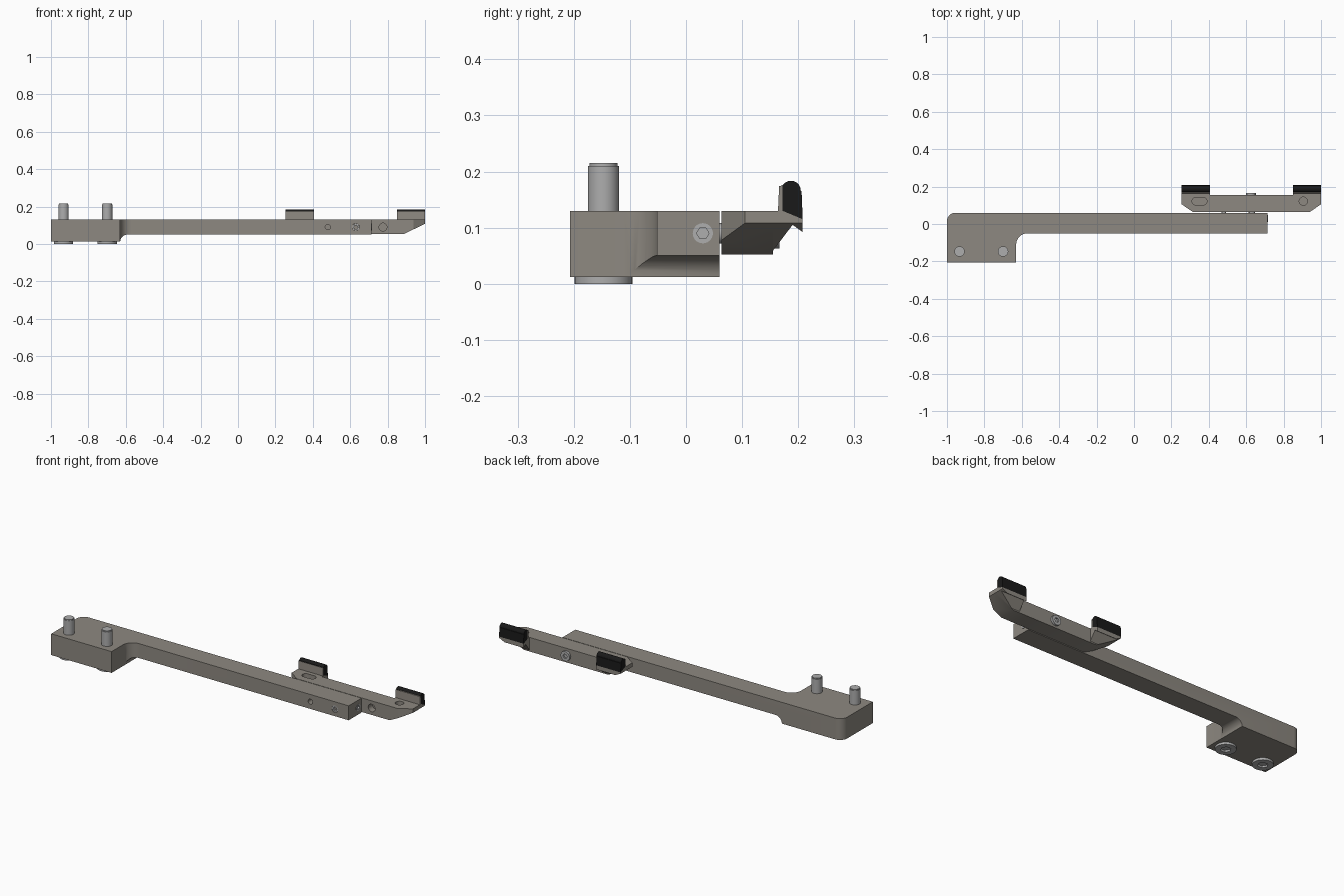
import bpy, bmesh, math

if "Cube" in bpy.data.objects:
    bpy.data.objects.remove(bpy.data.objects["Cube"])


def prism(name, pts, axis, a, b, mat=None):
    """Extrude a 2D outline along an axis: z -> (x,y), y -> (x,z), x -> (y,z)."""
    def place(p, t):
        return {'z': (p[0], p[1], t), 'y': (p[0], t, p[1]), 'x': (t, p[0], p[1])}[axis]
    bm = bmesh.new()
    lo = [bm.verts.new(place(p, a)) for p in pts]
    hi = [bm.verts.new(place(p, b)) for p in pts]
    bm.faces.new(lo)
    bm.faces.new(hi)
    n = len(pts)
    for i in range(n):
        j = (i + 1) % n
        bm.faces.new((lo[i], lo[j], hi[j], hi[i]))
    bmesh.ops.recalc_face_normals(bm, faces=bm.faces)
    me = bpy.data.meshes.new(name)
    bm.to_mesh(me)
    bm.free()
    ob = bpy.data.objects.new(name, me)
    bpy.context.collection.objects.link(ob)
    if mat:
        me.materials.append(mat)
    return ob


def arc(cx, cy, r, a0, a1, n=10):
    return [(cx + r * math.cos(math.radians(a0 + (a1 - a0) * i / n)),
             cy + r * math.sin(math.radians(a0 + (a1 - a0) * i / n))) for i in range(n + 1)]


def circle(cx, cy, r, n=28):
    return arc(cx, cy, r, 0, 360, n)[:-1]


def rect(x0, y0, x1, y1):
    return [(x0, y0), (x1, y0), (x1, y1), (x0, y1)]


def boolean(ob, other, op='DIFFERENCE'):
    other.hide_render = True
    m = ob.modifiers.new(op, 'BOOLEAN')
    m.operation, m.object, m.solver = op, other, 'EXACT'
    bpy.context.view_layer.objects.active = ob
    bpy.ops.object.modifier_apply(modifier=m.name)
    bpy.data.objects.remove(other)


def smooth(ob):
    bpy.ops.object.select_all(action='DESELECT')
    ob.select_set(True)
    bpy.context.view_layer.objects.active = ob
    bpy.ops.object.shade_smooth_by_angle(angle=math.radians(30))


def material(name, col):
    m = bpy.data.materials.new(name)
    m.diffuse_color = (*col, 1)
    m.use_nodes = True
    m.node_tree.nodes["Principled BSDF"].inputs["Base Color"].default_value = m.diffuse_color
    return m


body = material("warm_grey", (0.27, 0.25, 0.22))
steel = material("steel", (0.42, 0.42, 0.42))
black = material("black_rubber", (0.01, 0.01, 0.01))

# Long arm with deeper clamp block: plan outline intersected with side outline
plan = [(-1, -.207), (-.63, -.207)] + arc(-.57, -.11, .06, 180, 90) + \
       [(.715, -.052), (.715, .06)] + arc(-.955, .015, .045, 90, 180)
arm = prism("arm", plan, 'z', 0, .13, body)
side = [(-1.1, .012)] + arc(-.59, .01, .04, 177, 90) + [(.8, .05), (.8, .2), (-1.1, .2)]
boolean(arm, prism("side_cutter", side, 'y', -.4, .4), 'INTERSECT')
boolean(arm, prism("cutter", circle(.48, .09, .014), 'y', -.1, -.02))
boolean(arm, prism("cutter", circle(.63, .09, .019), 'y', -.1, -.04))
boolean(arm, prism("cutter", circle(.03, .09, .018), 'x', .69, .8))
smooth(arm)

# Clamp bolts with hex sockets in their heads
for i, x in enumerate((-.933, -.70)):
    shank = prism(f"bolt_shank_{i}", circle(x, -.147, .028), 'z', .1, .21, steel)
    tip = prism(f"bolt_tip_{i}", circle(x, -.147, .025), 'z', .21, .215, steel)
    head = prism(f"bolt_head_{i}", circle(x, -.147, .052), 'z', 0, .014, steel)
    boolean(head, prism("cutter", circle(x, -.147, .026, 6), 'z', -.1, .01))
    for o in (shank, tip, head):
        smooth(o)

# Side bracket: bar with both ends chamfered in plan and from below
CX = .6275
half = [(.31, .063), (.3725, .105), (.3725, .155)]
bar_plan = [(CX + x, y) for x, y in half] + [(CX - x, y) for x, y in reversed(half)]
end_side = [(CX + .258, .052), (CX + .3725, .108), (CX + .3725, .13)]
end_side += [(2 * CX - x, z) for x, z in reversed(end_side)]
bar = prism("bracket_bar", bar_plan, 'z', .04, .13, body)
boolean(bar, prism("cutter", end_side, 'y', 0, .3), 'INTERSECT')
boolean(bar, prism("cutter", circle(.905, .122, .022), 'z', .09, .2))
slot = arc(.33, .122, .02, 90, 270) + arc(.37, .122, .02, -90, 90)
boolean(bar, prism("cutter", slot, 'z', .09, .2))
boolean(bar, prism("cutter", circle(.775, .09, .021), 'y', 0, .1))
smooth(bar)

# Jaws at both ends: sloped underside, upright grey plate, black pad
jaw_side = [(.152, .055), (.19, .105), (.208, .092), (.208, .115),
            (.172, .13), (.172, .174), (.166, .174), (.164, .13), (.152, .13)]
pad_side = [(.172, .13), (.208, .115), (.206, .165)] + arc(.187, .166, .0175, 0, 180) + \
           [(.167, .174), (.172, .174)]
for tag, x0, x1 in (("left", .255, .405), ("right", .85, 1.0)):
    jaw = prism(f"{tag}_jaw", jaw_side, 'x', x0, x1, body)
    boolean(jaw, prism("cutter", [(x, z + (.1 if z > .12 else 0)) for x, z in end_side],
                       'y', 0, .3), 'INTERSECT')
    pad = prism(f"{tag}_pad", pad_side, 'x', x0, x1, black)
    smooth(jaw)
    smooth(pad)

# Pivot screw through arm and bracket, spacer pin, and screw in the arm end
nut = prism("pivot_screw_end", circle(.625, .09, .027), 'y', .15, .167, steel)
boolean(nut, prism("cutter", circle(.625, .09, .013, 6), 'y', .158, .2))
link = prism("pivot_screw_shank", circle(.63, .09, .018), 'y', .05, .07, steel)
pin = prism("spacer_pin", circle(.48, .09, .013), 'y', .05, .07, steel)
front = prism("pivot_screw_head", circle(.63, .09, .0185), 'y', -.05, -.035, steel)
boolean(front, prism("cutter", circle(.63, .09, .011, 6), 'y', -.1, -.04))
end = prism("end_screw", circle(.03, .09, .018), 'x', .68, .717, steel)
boolean(end, prism("cutter", circle(.03, .09, .011, 6), 'x', .70, .8))
for o in (nut, link, pin, front, end):
    smooth(o)
